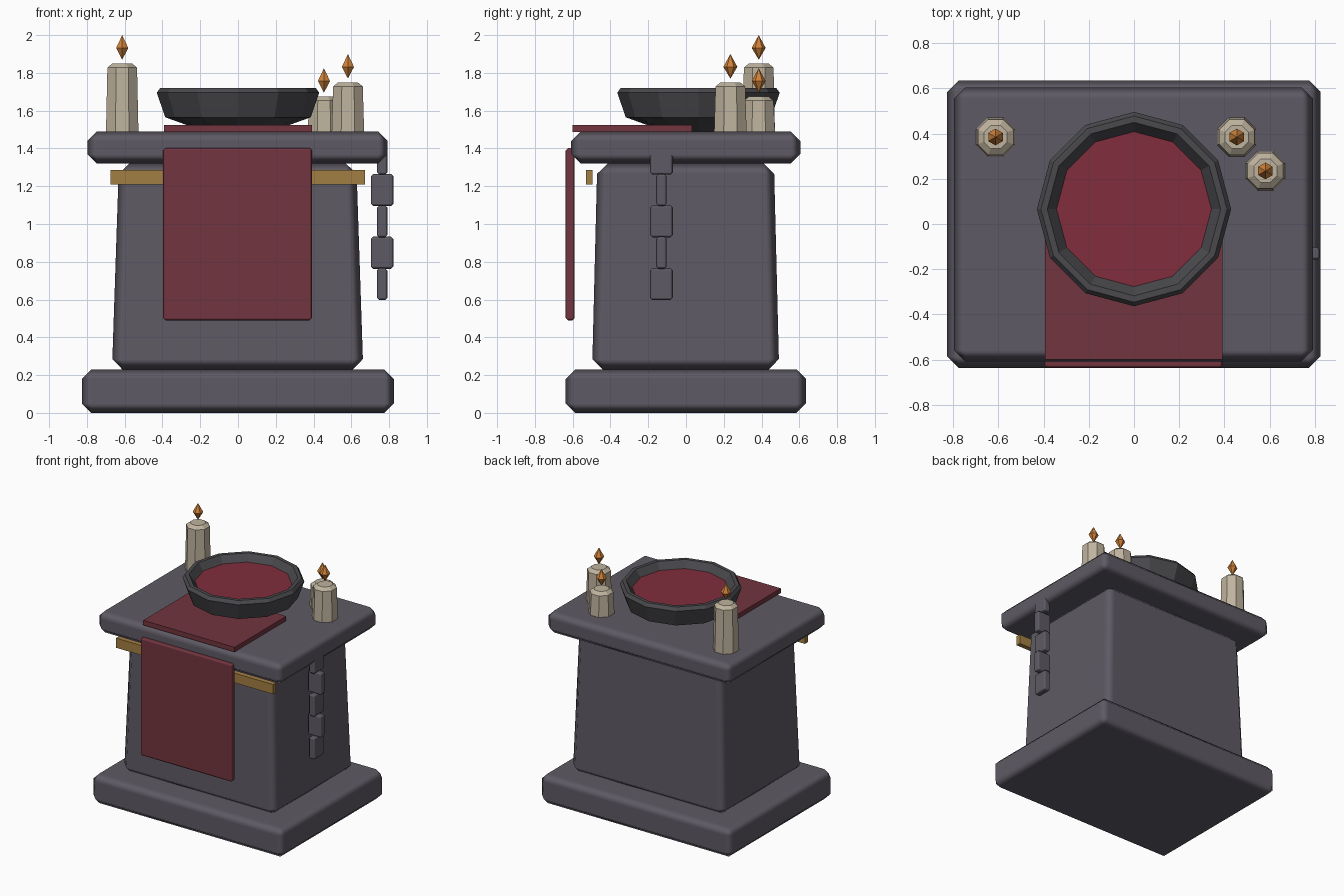
import bpy, bmesh, math

if "Cube" in bpy.data.objects:
    bpy.data.objects.remove(bpy.data.objects["Cube"], do_unlink=True)


def material(name, r, g, b):
    m = bpy.data.materials.new(name)
    m.use_nodes = True
    m.diffuse_color = (r, g, b, 1)
    bsdf = next(n for n in m.node_tree.nodes if n.type == 'BSDF_PRINCIPLED')
    bsdf.inputs["Base Color"].default_value = (r, g, b, 1)
    return m


stone = material("grey stone", .112, .102, .128)
iron = material("dark iron", .068, .068, .076)
cloth = material("red cloth", .17, .035, .05)
liquid = material("red liquid", .22, .027, .045)
gold = material("dull gold", .36, .21, .055)
wax = material("candle wax", .52, .45, .34)
fire = material("orange flame", .62, .22, .04)


def finish(name, bm, mat):
    bmesh.ops.recalc_face_normals(bm, faces=bm.faces)
    mesh = bpy.data.meshes.new(name)
    bm.to_mesh(mesh)
    bm.free()
    mesh.materials.append(mat)
    obj = bpy.data.objects.new(name, mesh)
    bpy.context.collection.objects.link(obj)
    return obj


def box(name, mat, x, y, z, bevel=0, taper=(1, 1)):
    """Box spanning the given (min, max) ranges, optionally tapered and chamfered."""
    bm = bmesh.new()
    bmesh.ops.create_cube(bm, size=1)
    for v in bm.verts:
        tx, ty = taper if v.co.z > 0 else (1, 1)
        v.co = [(r[0] + r[1]) / 2 + c * t * (r[1] - r[0])
                for r, c, t in zip((x, y, z), v.co, (tx, ty, 1))]
    obj = finish(name, bm, mat)
    if bevel:
        obj.data.shade_smooth()
        mod = obj.modifiers.new("chamfer", 'BEVEL')
        mod.width = bevel
        mod.segments = 1
        mod.harden_normals = True
    return obj


def lathe(name, mat, profile, sides, x, y, turn=0):
    """Faceted solid of revolution; a zero radius makes a pointed end."""
    bm = bmesh.new()
    rings = []
    for r, z in profile:
        if r == 0:
            rings.append([bm.verts.new((x, y, z))] * sides)
        else:
            angles = [2 * math.pi * (i + turn) / sides for i in range(sides)]
            rings.append([bm.verts.new((x + r * math.cos(a), y + r * math.sin(a), z))
                          for a in angles])
    for low, high in zip(rings, rings[1:]):
        for i in range(sides):
            j = (i + 1) % sides
            corners = dict.fromkeys((low[i], low[j], high[j], high[i]))
            bm.faces.new(list(corners))
    for ring, (r, z) in ((rings[0], profile[0]), (rings[-1], profile[-1])):
        if r:
            bm.faces.new(ring)
    return finish(name, bm, mat)


# Stone pedestal
box("base_plinth", stone, (-.827, .825), (-.637, .635), (0, .23), .05)
box("pedestal_body", stone, (-.667, .663), (-.497, .493), (.23, 1.32), .055, (.945, .945))
box("table_slab", stone, (-.797, .792), (-.608, .605), (1.32, 1.49), .05)

# Gold trim and draped cloth
box("gold_trim", gold, (-.675, .672), (-.53, -.494), (1.21, 1.285))
box("cloth_runner", cloth, (-.393, .391), (-.6, .032), (1.488, 1.525))
box("cloth_drop", cloth, (-.396, .391), (-.637, -.59), (.49, 1.402), .012)

# Bowl and its contents
lathe("offering_bowl", iron,
      [(.18, 1.489), (.28, 1.527), (.385, 1.565), (.43, 1.695), (.412, 1.72),
       (.384, 1.72), (.34, 1.66)], 12, 0, .066)
lathe("bowl_liquid", liquid, [(.33, 1.65), (.343, 1.668)], 12, 0, .066)

# Candles with floating flames
for label, x, y, top in (("right", -.613, .385, 1.85),
                         ("left_short", .455, .385, 1.675),
                         ("left_front", .582, .235, 1.75)):
    lathe("candle_" + label, wax,
          [(.093, 1.488), (.085, top - .022), (.056, top)], 8, x, y, .5)
    lathe("flame_" + label, fire,
          [(0, top + .02), (.037, top + .082), (0, top + .15)], 6, x, y, .5)

# Hanging chain of alternating links
for i in range(5):
    wide, thin = .06, .028
    hx, hy = (thin, wide) if i % 2 == 0 else (wide, thin)
    z = 1.346 - i * .166
    box(f"chain_link_{i + 1}", stone, (.763 - hx, .763 + hx),
        (-.13 - hy, -.13 + hy), (z - .085, z + .085), .013)
